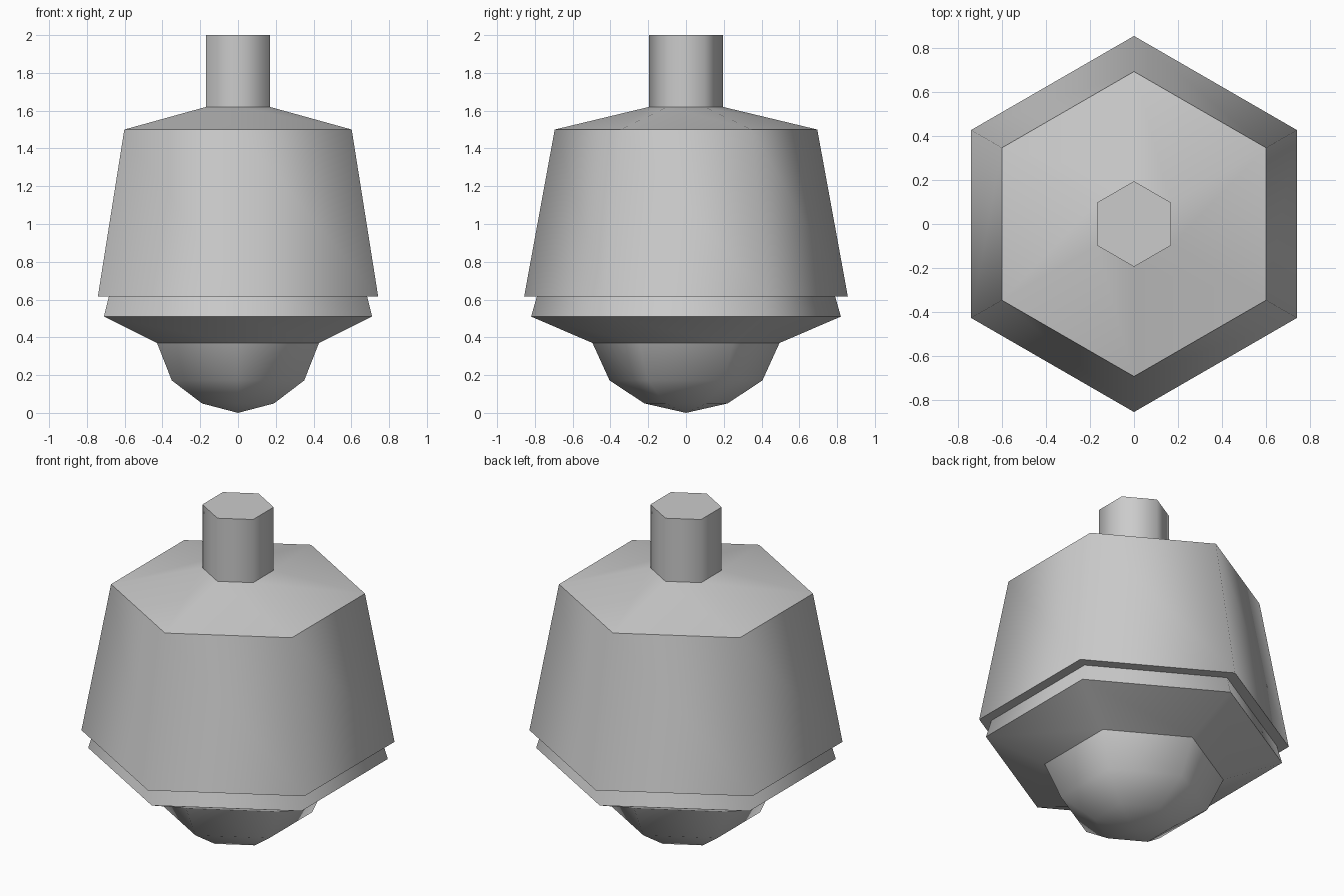
import bpy, bmesh
from math import pi, sin, cos

cube = bpy.data.objects.get("Cube")
if cube:
    bpy.data.objects.remove(cube, do_unlink=True)

SIDES = 6

grey = bpy.data.materials.new("plain_grey")
grey.use_nodes = True
GREY = (0.6, 0.6, 0.6, 1)
grey.diffuse_color = GREY
grey.node_tree.nodes["Principled BSDF"].inputs["Base Color"].default_value = GREY


def hex_lathe(name, profile, sharp_rings=True):
    """Sweep (radius, z) points, top to bottom, around z; radius 0 makes a tip."""
    bm = bmesh.new()
    rings = []
    for r, z in profile:
        if r == 0:
            rings.append([bm.verts.new((0, 0, z))] * SIDES)
        else:
            angles = [pi / 2 + 2 * pi * i / SIDES for i in range(SIDES)]
            rings.append([bm.verts.new((r * cos(a), r * sin(a), z)) for a in angles])
    for upper, lower in zip(rings, rings[1:]):
        for i in range(SIDES):
            j = (i + 1) % SIDES
            corners = [upper[i], lower[i], lower[j], upper[j]]
            face = bm.faces.new(list(dict.fromkeys(corners)))
            face.smooth = True
    # Edges running around the part stay crisp, those along it are smooth
    for edge in bm.edges:
        a, b = edge.verts
        if sharp_rings and abs(a.co.z - b.co.z) < 1e-4 and min(a.co.xy.length, b.co.xy.length) > 0:
            edge.smooth = abs(a.co.xy.length - b.co.xy.length) > 1e-4
    mesh = bpy.data.meshes.new(name)
    bm.to_mesh(mesh)
    bm.free()
    mesh.materials.append(grey)
    obj = bpy.data.objects.new(name, mesh)
    bpy.context.collection.objects.link(obj)
    return obj


# Mounting stem with a flat top
hex_lathe("stem", [(0, 2.0), (0.195, 2.0), (0.195, 1.62)])
# Sloped cap, tapering wall and the lip beneath it
hex_lathe("housing", [(0.195, 1.62), (0.695, 1.5), (0.857, 0.615), (0.79, 0.615)])
# Collar under the lip and its sloped underside
hex_lathe("collar", [(0.79, 0.615), (0.82, 0.51), (0.495, 0.37)])
# Rounded dome at the bottom
hex_lathe("dome", [(0.495, 0.37), (0.405, 0.172), (0.22, 0.05), (0, 0)], sharp_rings=False)
